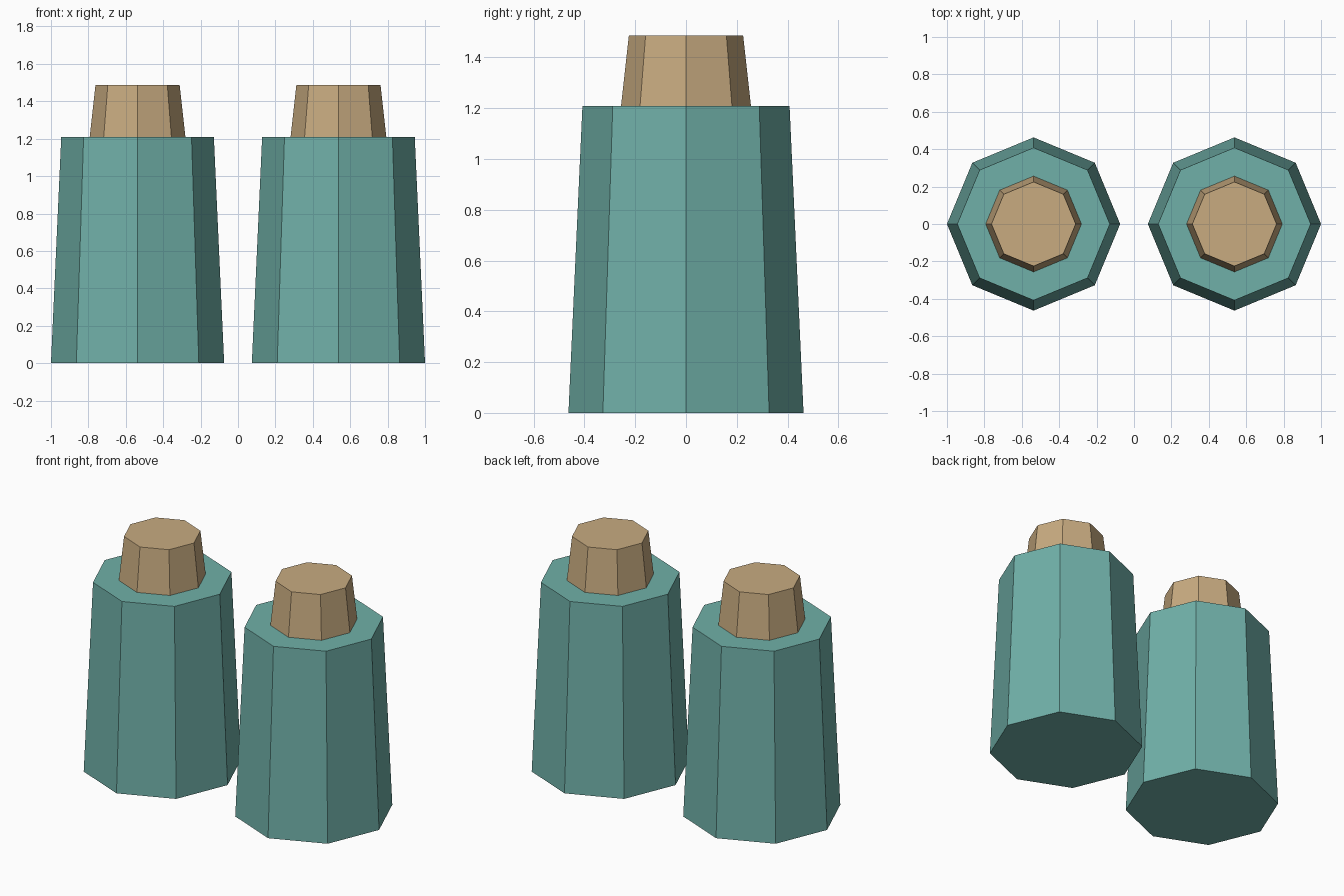
import bpy

if "Cube" in bpy.data.objects:
    bpy.data.objects.remove(bpy.data.objects["Cube"])


def material(name, rgb):
    mat = bpy.data.materials.new(name)
    mat.diffuse_color = (*rgb, 1.0)
    mat.use_nodes = True
    mat.node_tree.nodes["Principled BSDF"].inputs["Base Color"].default_value = mat.diffuse_color
    return mat


TEAL = material("muted teal", (0.162, 0.434, 0.392))
TAN = material("warm tan", (0.578, 0.407, 0.216))


def tapered_octagon(name, x, r_bottom, r_top, z_bottom, z_top, mat):
    bpy.ops.mesh.primitive_cone_add(
        vertices=8, radius1=r_bottom, radius2=r_top, depth=z_top - z_bottom,
        location=(x, 0, (z_bottom + z_top) / 2))
    obj = bpy.context.object
    obj.name = name
    obj.data.materials.append(mat)
    return obj


# Two matching shakers, each a tapered body with a smaller cap on top
for side, x in (("left", -0.537), ("right", 0.537)):
    tapered_octagon(f"{side}_body", x, 0.463, 0.408, 0.0, 1.208, TEAL)
    tapered_octagon(f"{side}_cap", x, 0.256, 0.225, 1.208, 1.487, TAN)
